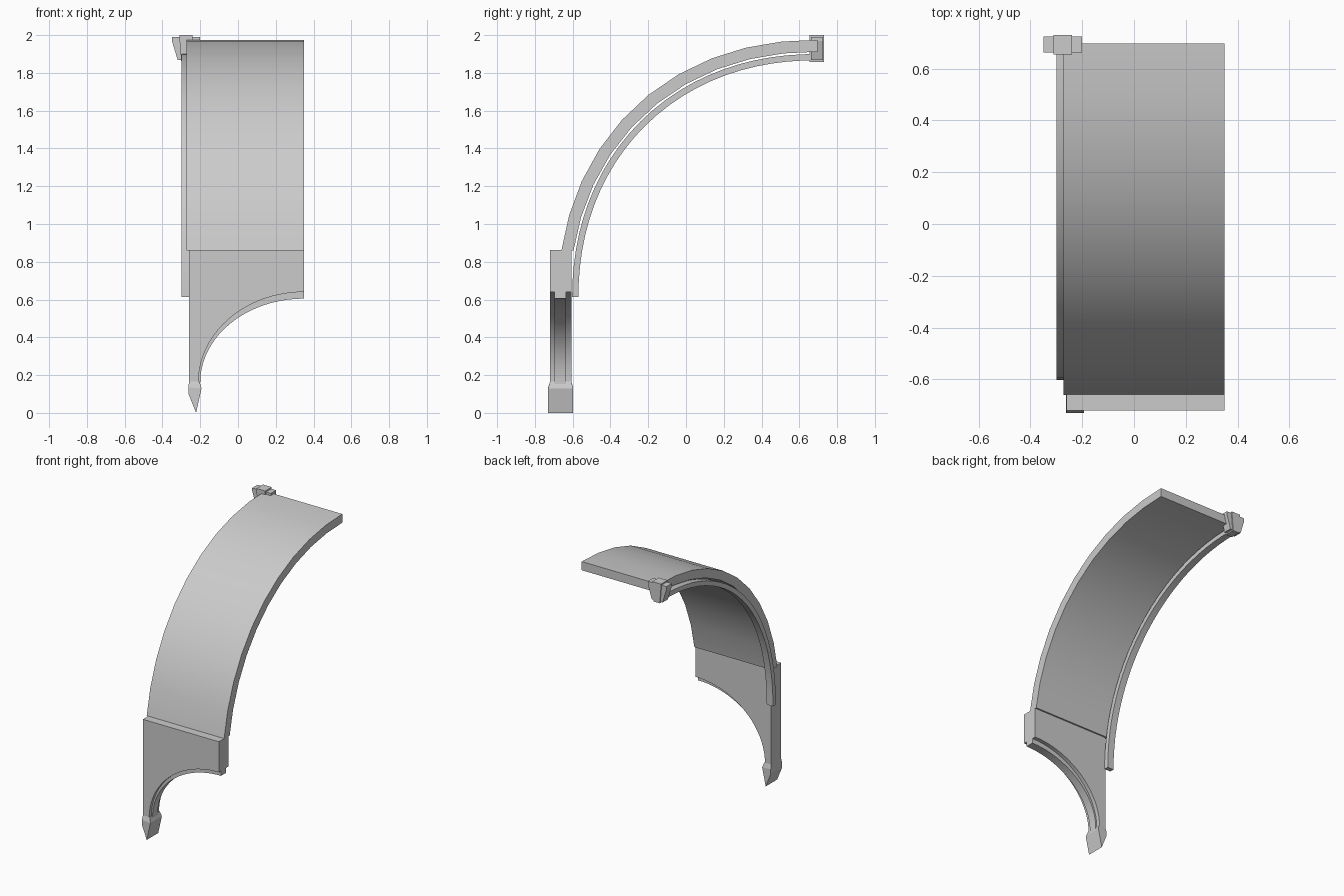
import bpy, bmesh
from math import sin, cos, pi, atan2

if "Cube" in bpy.data.objects:
    bpy.data.objects.remove(bpy.data.objects["Cube"])


def finish(name, bm, smooth=True):
    bmesh.ops.recalc_face_normals(bm, faces=bm.faces)
    me = bpy.data.meshes.new(name)
    bm.to_mesh(me)
    bm.free()
    ob = bpy.data.objects.new(name, me)
    bpy.context.collection.objects.link(ob)
    if smooth:
        bpy.ops.object.select_all(action='DESELECT')
        ob.select_set(True)
        bpy.context.view_layer.objects.active = ob
        bpy.ops.object.shade_smooth_by_angle(angle=0.5)
    return ob


def prism(name, profile, axis, lo, hi):
    """Extrude a closed profile: (y, z) along x, or (x, z) along y."""
    bm = bmesh.new()
    place = lambda p, d: (d, p[0], p[1]) if axis == 'x' else (p[0], d, p[1])
    a = [bm.verts.new(place(p, lo)) for p in profile]
    b = [bm.verts.new(place(p, hi)) for p in profile]
    bm.faces.new(a)
    bm.faces.new(b[::-1])
    for i in range(len(a)):
        j = (i + 1) % len(a)
        bm.faces.new((a[i], a[j], b[j], b[i]))
    return finish(name, bm)


def hull(name, points):
    bm = bmesh.new()
    for p in points:
        bm.verts.new(p)
    bmesh.ops.convex_hull(bm, input=bm.verts)
    bmesh.ops.dissolve_limit(bm, angle_limit=0.01, verts=bm.verts, edges=bm.edges)
    return finish(name, bm, False)


def vault_arc(r, start, steps, n=2.14):
    """Slightly full quarter arc in (y, z), from the springing to the crown."""
    pts = []
    for i in range(steps + 1):
        t = start + (pi / 2 - start) * i / steps
        c, s = max(cos(t), 0.0), sin(t)
        k = r / (c ** n + s ** n) ** (1 / n)
        pts.append((0.697 - k * c, 0.6 + k * s))
    return pts


# Vault shell
outer = vault_arc(1.375, atan2(0.26, 1.357), 10)
inner = vault_arc(1.312, atan2(0.26, 1.294), 10)
prism('vault_shell', outer + inner[::-1], 'x', -0.272, 0.35)

# Edge rib under the shell
prism('edge_rib', vault_arc(1.30, 0.01, 24) + vault_arc(1.267, 0.01, 24)[::-1],
      'x', -0.30, -0.25)


# Pier with a stepped side arch: two outer layers and a lower core
def pier_layer(name, a, b, y0, y1):
    arch = [(0.35 - a * sin(pi / 2 * (1 - i / 20)), 0.16 + b * cos(pi / 2 * (1 - i / 20)))
            for i in range(21)]
    prism(name, [(-0.26, 0.12), (0.35 - a, 0.12)] + arch + [(0.35, 0.862), (-0.26, 0.862)],
          'y', y0, y1)


pier_layer('pier_front', 0.56, 0.48, -0.72, -0.695)
pier_layer('pier_core', 0.55, 0.445, -0.695, -0.635)
pier_layer('pier_back', 0.56, 0.48, -0.635, -0.607)

# Pointed foot
wide, narrow = (-0.73, -0.598), (-0.72, -0.607)
hull('pointed_foot',
     [(x, y, z) for y in wide for x, z in
      ((-0.222, 0.0), (-0.262, 0.1), (-0.193, 0.13), (-0.262, 0.135))] +
     [(x, y, 0.165) for y in narrow for x in (-0.26, -0.204)])


# Keystone: wide wedge with a raised middle band
def wedge(name, top, bottom, y0, y1, z0, z1):
    cx = -0.275
    hull(name, [(cx + s * w, y, z) for s in (-1, 1) for y in (y0, y1)
                for w, z in ((bottom, z0), (top, z1 - 0.02), (top, z1))])


wedge('keystone', 0.075, 0.044, 0.663, 0.724, 1.867, 1.99)
wedge('keystone_band', 0.035, 0.025, 0.655, 0.73, 1.858, 2.0)
